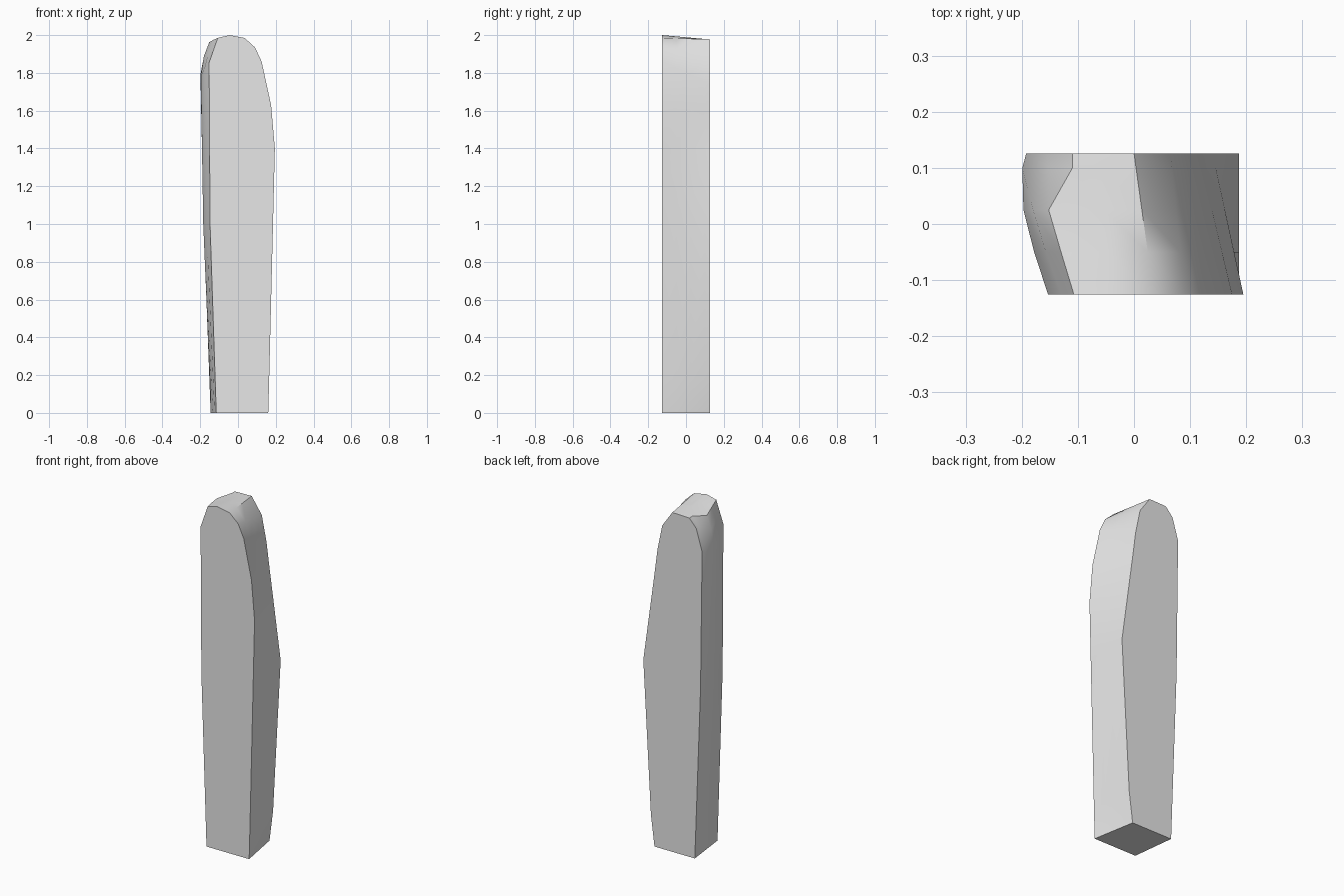
import bpy
import bmesh
import math
from mathutils import Vector

cube = bpy.data.objects.get("Cube")
if cube:
    bpy.data.objects.remove(cube, do_unlink=True)

grey = bpy.data.materials.new("plain grey")
grey.use_nodes = True
grey.diffuse_color = (0.8, 0.8, 0.8, 1)
grey.node_tree.nodes["Principled BSDF"].inputs["Base Color"].default_value = (0.8, 0.8, 0.8, 1)

# Matching outlines (x, z) of the front and back faces, from the bottom +x corner upwards
front = [(0.16, 0), (0.165, 0.18), (0.187, 1.07), (0.195, 1.4), (0.175, 1.63),
         (0.125, 1.86), (0.09, 1.935), (0.035, 1.985), (-0.045, 2.0),
         (-0.107, 1.985), (-0.13, 1.92), (-0.153, 1.855), (-0.148, 1.0), (-0.115, 0)]
back = [(0.115, 0), (0.138, 0.18), (0.187, 1.07), (0.14, 1.41), (0.115, 1.59),
        (0.095, 1.74), (0.065, 1.885), (0.0, 1.978), (-0.06, 1.977),
        (-0.11, 1.975), (-0.155, 1.925), (-0.192, 1.8), (-0.182, 1.0), (-0.145, 0)]

# Depth of each cross-section, with the points that bulge out on the -x side
DEPTH = 0.126
sections = [
    (-DEPTH, {}),
    (-0.05, {9: (-0.13, 1.975), 10: (-0.157, 1.905), 11: (-0.178, 1.82), 12: (-0.168, 1.0)}),
    (0.025, {9: (-0.152, 1.963), 10: (-0.18, 1.89), 11: (-0.197, 1.78), 12: (-0.184, 1.0)}),
    (0.1, {11: (-0.199, 1.79)}),
    (DEPTH, {}),
]


def loft(name, material):
    """Skin the cross-sections from front to back and cap both ends."""
    bm = bmesh.new()
    rings = []
    for y, bulge in sections:
        t = (y + DEPTH) / (2 * DEPTH)
        ring = []
        for i, (a, b) in enumerate(zip(front, back)):
            x, z = bulge.get(i, Vector(a).lerp(Vector(b), t))
            ring.append(bm.verts.new((x, y, z)))
        rings.append(ring)
    count = len(front)
    for r, s in zip(rings, rings[1:]):
        for i in range(count):
            j = (i + 1) % count
            bm.faces.new((r[i], r[j], s[j], s[i]))
    bm.faces.new(rings[0])
    bm.faces.new(rings[-1])
    bmesh.ops.recalc_face_normals(bm, faces=bm.faces)
    mesh = bpy.data.meshes.new(name)
    bm.to_mesh(mesh)
    bm.free()
    mesh.materials.append(material)
    obj = bpy.data.objects.new(name, mesh)
    bpy.context.collection.objects.link(obj)
    return obj


# Upright rounded slab
slab = loft("upright_slab", grey)
bpy.ops.object.select_all(action="DESELECT")
slab.select_set(True)
bpy.context.view_layer.objects.active = slab
bpy.ops.object.shade_smooth_by_angle(angle=math.radians(42))
